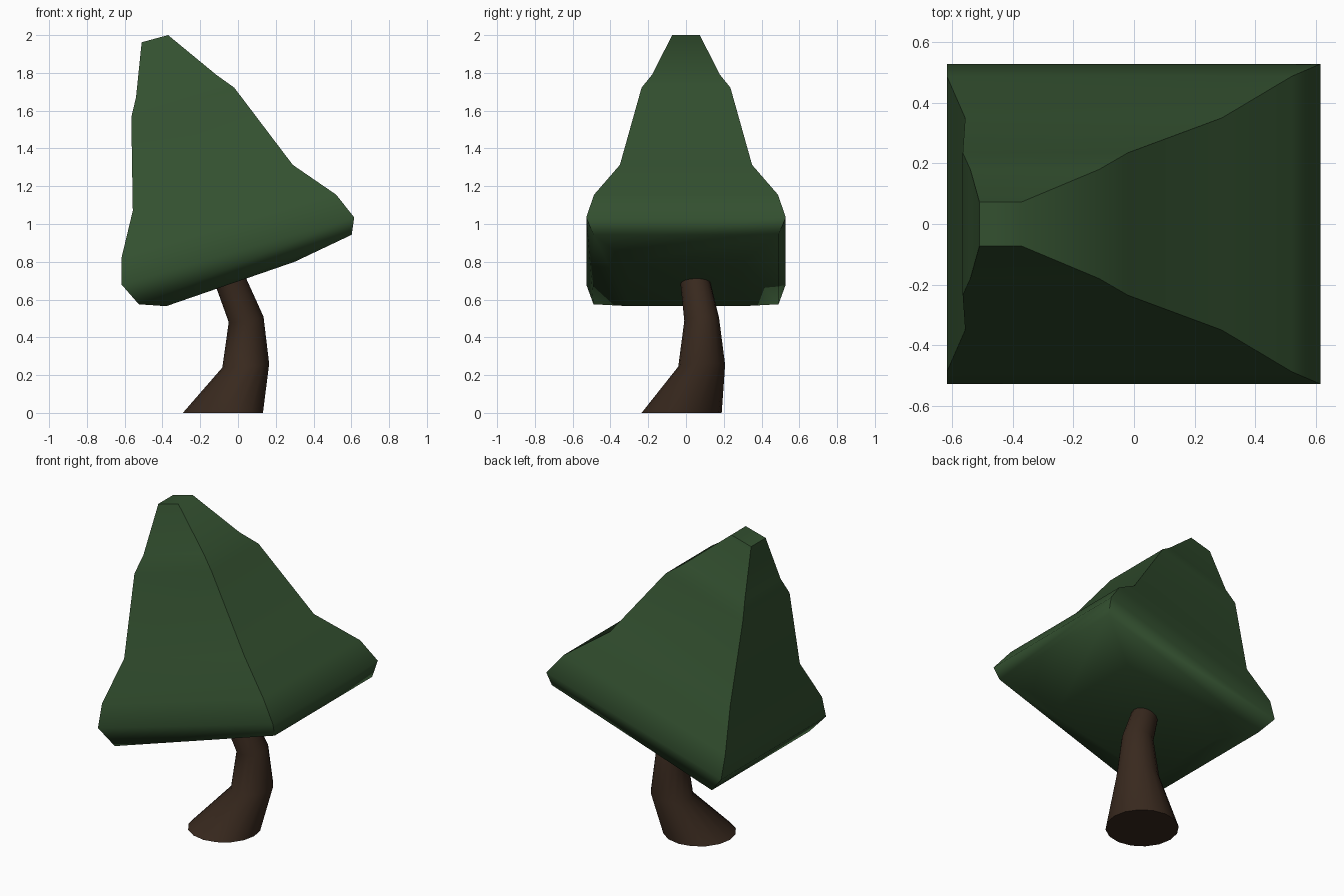
import bpy
from math import sin, cos, pi, radians

if "Cube" in bpy.data.objects:
    bpy.data.objects.remove(bpy.data.objects["Cube"])


def loft(name, rings, color, angle):
    """Skin a stack of equal-sized rings (bottom to top) and cap both ends."""
    n = len(rings[0])
    verts = [v for ring in rings for v in ring]
    faces = [tuple(range(n))[::-1],
             tuple(range(len(verts) - n, len(verts)))]
    for k in range(len(rings) - 1):
        for i in range(n):
            j = (i + 1) % n
            faces.append((k * n + i, k * n + j, (k + 1) * n + j, (k + 1) * n + i))
    mesh = bpy.data.meshes.new(name)
    mesh.from_pydata(verts, [], faces)
    obj = bpy.data.objects.new(name, mesh)
    bpy.context.collection.objects.link(obj)
    mat = bpy.data.materials.new(name + "_color")
    mat.diffuse_color = color
    mat.use_nodes = True
    mat.node_tree.nodes["Principled BSDF"].inputs["Base Color"].default_value = mat.diffuse_color
    mesh.materials.append(mat)
    bpy.ops.object.select_all(action='DESELECT')
    obj.select_set(True)
    bpy.context.view_layer.objects.active = obj
    bpy.ops.object.shade_smooth_by_angle(angle=radians(angle))
    return obj


# Foliage: tilted four-sided rings (left x, left z, right x, right z, half depth)
crown = [
    (-0.38, 0.565, 0.30, 0.80, 0.30),
    (-0.525, 0.575, 0.602, 0.943, 0.49),
    (-0.617, 0.68, 0.615, 1.035, 0.528),
    (-0.617, 0.82, 0.52, 1.155, 0.487),
    (-0.557, 1.07, 0.29, 1.313, 0.35),
    (-0.565, 1.565, -0.02, 1.722, 0.235),
    (-0.54, 1.67, -0.115, 1.79, 0.18),
    (-0.51, 1.962, -0.37, 2.0, 0.073),
]
loft("foliage",
     [[(x0, -h, z0), (x1, -h, z1), (x1, h, z1), (x0, h, z0)]
      for x0, z0, x1, z1, h in crown],
     (0.033, 0.08, 0.029, 1), 60)

# Trunk: bent round stem (centre x, y, z, radius, tilt)
stem = [
    (-0.08, -0.023, 0.0, 0.212, 0.0),
    (0.041, 0.083, 0.25, 0.124, 0.08),
    (0.043, 0.083, 0.495, 0.092, 0.16),
    (-0.035, 0.05, 0.685, 0.078, 0.35),
    (-0.07, 0.035, 0.77, 0.07, 0.35),
]
SIDES = 16
loft("trunk",
     [[(x + r * cos(a), y + r * sin(a), z + t * r * (cos(a) + 0.5 * sin(a)))
       for a in (2 * pi * i / SIDES for i in range(SIDES))]
      for x, y, z, r, t in stem],
     (0.04, 0.022, 0.013, 1), 60)
